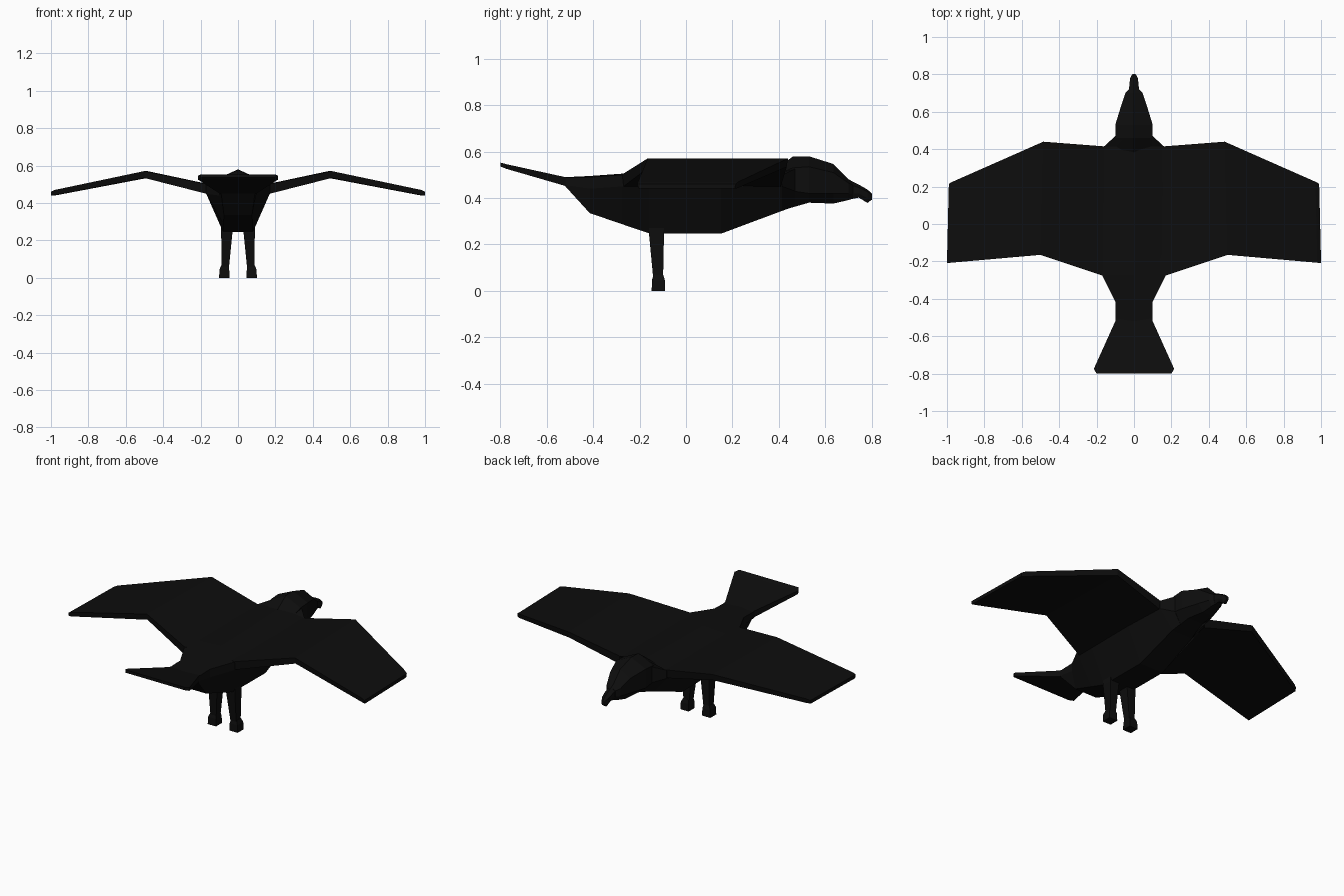
import bpy, bmesh

black = bpy.data.materials.new("soft_black")
black.diffuse_color = (0.004, 0.004, 0.004, 1)


def loft(name, rings, mirror=False):
    """Skin a list of equal-length point rings and cap both ends."""
    bm = bmesh.new()
    loops = [[bm.verts.new(p) for p in ring] for ring in rings]
    n = len(loops[0])
    for a, b in zip(loops, loops[1:]):
        for i in range(n):
            j = (i + 1) % n
            bm.faces.new((a[i], a[j], b[j], b[i]))
    bm.faces.new(loops[0])
    bm.faces.new(loops[-1])
    bmesh.ops.recalc_face_normals(bm, faces=bm.faces)
    mesh = bpy.data.meshes.new(name)
    bm.to_mesh(mesh)
    bm.free()
    mesh.materials.append(black)
    obj = bpy.data.objects.new(name, mesh)
    bpy.context.collection.objects.link(obj)
    if mirror:
        obj.modifiers.new("mirror", 'MIRROR')
    return obj


def section(y, w, top, shoulder, side, wb, bottom):
    """Seven-sided cross-section with a ridge on top and a flat belly."""
    return [(0, y, top), (w, y, shoulder), (w, y, side), (wb, y, bottom),
            (-wb, y, bottom), (-w, y, side), (-w, y, shoulder)]


# Body from rump to chest
loft("body", [section(*s) for s in [
    (-0.52, 0.10, 0.490, 0.487, 0.455, 0.09, 0.45),
    (-0.415, 0.10, 0.495, 0.490, 0.44, 0.075, 0.335),
    (-0.275, 0.17, 0.505, 0.500, 0.45, 0.078, 0.287),
    (-0.16, 0.17, 0.510, 0.500, 0.45, 0.08, 0.248),
    (0.15, 0.17, 0.515, 0.500, 0.45, 0.08, 0.246),
    (0.415, 0.16, 0.525, 0.500, 0.45, 0.07, 0.345),
    (0.47, 0.10, 0.57, 0.525, 0.43, 0.06, 0.364),
]])

# Head narrowing to the brow
loft("head", [section(*s) for s in [
    (0.37, 0.09, 0.515, 0.49, 0.44, 0.05, 0.35),
    (0.46, 0.10, 0.578, 0.530, 0.43, 0.06, 0.36),
    (0.53, 0.10, 0.580, 0.535, 0.42, 0.05, 0.38),
    (0.635, 0.068, 0.547, 0.51, 0.42, 0.035, 0.376),
    (0.70, 0.046, 0.482, 0.465, 0.42, 0.025, 0.391),
    (0.72, 0.027, 0.470, 0.455, 0.42, 0.018, 0.398),
]])

# Hooked beak
loft("beak", [section(*s) for s in [
    (0.70, 0.027, 0.480, 0.460, 0.42, 0.018, 0.393),
    (0.745, 0.025, 0.458, 0.445, 0.42, 0.015, 0.402),
    (0.782, 0.020, 0.437, 0.428, 0.40, 0.010, 0.379),
    (0.803, 0.008, 0.418, 0.413, 0.400, 0.006, 0.394),
]])

# Fanned tail
loft("tail", [
    [(w, y, top), (w, y, low), (-w, y, low), (-w, y, top)]
    for y, w, top, low in [(-0.50, 0.10, 0.487, 0.448),
                           (-0.52, 0.10, 0.490, 0.452),
                           (-0.775, 0.215, 0.546, 0.526),
                           (-0.80, 0.20, 0.553, 0.536)]])

# Wings: inner panel rises, outer panel droops
loft("wings", [
    [(xf, front, top), (xr, rear, top), (xr, rear + 0.006, low), (xf, front - 0.006, low)]
    for xf, xr, front, rear, top, low in [
        (0.08, 0.08, 0.40, -0.26, 0.498, 0.44),
        (0.16, 0.17, 0.415, -0.275, 0.502, 0.45),
        (0.485, 0.50, 0.44, -0.165, 0.571, 0.534),
        (0.97, 0.98, 0.226, -0.207, 0.470, 0.442),
        (0.99, 1.00, 0.215, -0.21, 0.461, 0.440)]], mirror=True)


def square(x, y, hx, hy, z):
    return [(x - hx, y - hy, z), (x + hx, y - hy, z),
            (x + hx, y + hy, z), (x - hx, y + hy, z)]


# Legs and block feet
loft("legs", [square(0.06, -0.127, 0.030, 0.032, 0.32),
              square(0.06, -0.127, 0.030, 0.032, 0.24),
              square(0.068, -0.120, 0.019, 0.021, 0.05)], mirror=True)
loft("feet", [square(0.073, -0.119, 0.028, 0.029, 0.0),
              square(0.073, -0.119, 0.026, 0.028, 0.045),
              square(0.070, -0.119, 0.019, 0.021, 0.068)], mirror=True)
